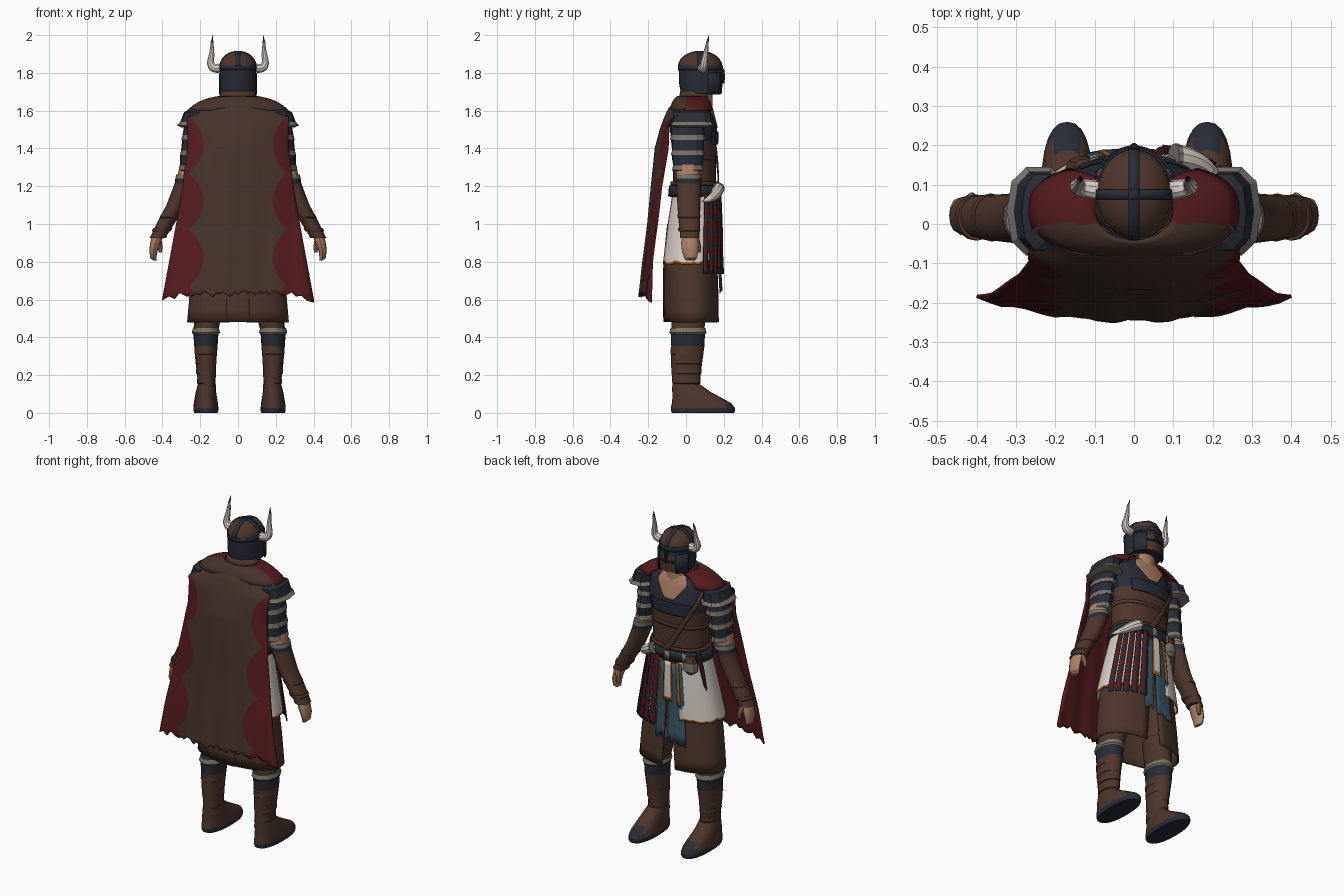
import bpy, bmesh, math, random
from mathutils import Vector

random.seed(4)
if "Cube" in bpy.data.objects:
    bpy.data.objects.remove(bpy.data.objects["Cube"])

COLOURS = {"leather": (.076, .037, .026), "cape_brown": (.06, .033, .024), "red": (.09, .011, .013),
           "navy": (.022, .025, .038), "grey": (.19, .175, .145), "skin": (.42, .22, .13),
           "ivory": (.68, .62, .56), "blue": (.042, .095, .135), "orange": (.4, .14, .02)}
MATS = {}
for key, rgb in COLOURS.items():
    m = bpy.data.materials.new(key)
    m.use_nodes = True
    m.diffuse_color = (*rgb, 1)
    bsdf = next(n for n in m.node_tree.nodes if n.type == 'BSDF_PRINCIPLED')
    bsdf.inputs["Base Color"].default_value = (*rgb, 1)
    bsdf.inputs["Roughness"].default_value = .8
    MATS[key] = m


def finish(ob, angle=35):
    bpy.ops.object.select_all(action='DESELECT')
    ob.select_set(True)
    bpy.context.view_layer.objects.active = ob
    if ob.type == 'CURVE':
        bpy.ops.object.convert(target='MESH')
    bpy.ops.object.shade_smooth_by_angle(angle=math.radians(angle))
    return ob


def grid(name, fn, nu, nv, colour, thick=0, cap=False, outer_inner=(), angle=35):
    """Surface fn(u, v); colour is a name or a rule (u, v, centre) -> name."""
    bm = bmesh.new()
    rows = [[bm.verts.new(fn(i / nu, j / nv)) for i in range(nu + 1)] for j in range(nv + 1)]
    names = list(outer_inner)

    def face(vs, u, v):
        f = bm.faces.new(vs)
        c = colour if isinstance(colour, str) else colour(u, v, f.calc_center_median())
        if c not in names:
            names.append(c)
        f.material_index = names.index(c)
    for j in range(nv):
        for i in range(nu):
            face((rows[j][i], rows[j + 1][i], rows[j + 1][i + 1], rows[j][i + 1]), (i + .5) / nu, (j + .5) / nv)
    if cap:
        face(rows[0][:-1], .5, .5 / nv)
        face(rows[-1][:-1], .5, 1 - .5 / nv)
    bmesh.ops.remove_doubles(bm, verts=bm.verts[:], dist=.0004)
    if not thick:
        bmesh.ops.recalc_face_normals(bm, faces=bm.faces[:])
    me = bpy.data.meshes.new(name)
    bm.to_mesh(me)
    bm.free()
    for c in names:
        me.materials.append(MATS[c])
    ob = bpy.data.objects.new(name, me)
    bpy.context.collection.objects.link(ob)
    finish(ob, angle)
    if thick:
        mod = ob.modifiers.new("thickness", 'SOLIDIFY')
        mod.thickness = thick
        if outer_inner:
            mod.material_offset = mod.material_offset_rim = 1
    return ob


def oval(cx, cy, z, rx, ry, a, p=1):
    c, s = math.cos(a), math.sin(a)
    return Vector((cx + rx * math.copysign(abs(c) ** p, c), cy + ry * math.copysign(abs(s) ** p, s), z))


def loft(name, secs, colours, n=16, p=1, rule=None, angle=35):
    """Capped stack of ovals (cx, cy, z, rx, ry) with one colour per band."""
    k = len(secs) - 1

    def band(u, v, c):
        base = colours if isinstance(colours, str) else colours[min(int(v * k), k - 1)]
        return (rule(c) if rule else None) or base
    return grid(name, lambda u, v: oval(*secs[round(v * k)], u * math.tau, p), n, k, band, cap=True, angle=angle)


def rod(name, pts, colour):
    """Tapered round rod through points (x, y, z, radius)."""
    cu = bpy.data.curves.new(name, 'CURVE')
    cu.dimensions, cu.bevel_depth, cu.bevel_resolution, cu.use_fill_caps = '3D', 1, 3, True
    sp = cu.splines.new('NURBS')
    sp.points.add(len(pts) - 1)
    for q, (x, y, z, r) in zip(sp.points, pts):
        q.co, q.radius = (x, y, z, 1), r
    sp.use_endpoint_u, sp.order_u, sp.resolution_u = True, 3, 6
    cu.materials.append(MATS[colour])
    ob = bpy.data.objects.new(name, cu)
    bpy.context.collection.objects.link(ob)
    return finish(ob)


def interp(table, z):
    for a, b in zip(table, table[1:]):
        if z >= b[0]:
            t = min(1, max(0, (a[0] - z) / (a[0] - b[0])))
            return [p + (q - p) * t for p, q in zip(a[1:], b[1:])]
    return table[-1][1:]


# Body outline by height: (z, centre y, half width, half depth)
BODY = [(1.66, .04, .09, .08), (1.6, .03, .19, .11), (1.5, .04, .2, .125), (1.35, .045, .175, .115),
        (1.18, .045, .165, .115), (1, .035, .2, .13), (.8, .025, .237, .14), (.65, .027, .255, .145), (.48, .03, .27, .145)]


def body(deg, z, off=0):
    cy, rx, ry = interp(BODY, z)
    return oval(0, cy, z, rx + off, ry + off, math.radians(deg), .9)


def panel(name, a0, a1, z0, z1, off, colour, thick=.006, nu=12, nv=8, flare=0, rag=0, lean=0):
    """Cloth wrapped on the body from angle a0 to a1 and height z0 down to z1."""
    drop = [random.uniform(-rag, rag) for _ in range(nu + 1)]

    def fn(u, v):
        return body(a0 + (a1 - a0) * u + lean * (v - .5), z0 + (z1 + drop[round(u * nu)] - z0) * v, off + flare * v)
    return grid(name, fn, nu, nv, colour, thick)


# Torso, breastplate and bare V at the neckline
grid("torso", lambda u, v: body(u * 360, 1.66 - .62 * v), 40, 31, lambda u, v, c: "navy" if c.z > 1.44 else "leather")
panel("breastplate", 50, 130, 1.49, 1.42, .008, "navy")
grid("bare_chest", lambda u, v: body(90 + (2 * u - 1) * (42 - 36 * v), 1.66 - .15 * v, .006), 12, 10, "skin", .005)
panel("tunic_hem", 0, 360, 1.36, 1.34, .004, "leather", nu=32, nv=1)
panel("chest_strap", 112, 122, 1.58, 1.18, .014, "leather", nu=3, nv=14, lean=-70)

# Long robe split at the front, with a back flap
grid("robe", lambda u, v: body(90 + 8 * v + (360 - 16 * v) * u, 1.12 - .64 * v), 40, 10, "leather", .008)
panel("robe_back_flap", 259, 281, 1, .48, .005, "leather")

# White skirts with orange edging, blue tabard and red straps
for side, a0, a1 in (("left", -65, 76), ("right", 106, 245)):
    panel(side + "_skirt", a0, a1, 1.15, .79, .01, lambda u, v, c: "orange" if v > .96 else "ivory",
          nu=20, nv=28, flare=.01, rag=.008)
panel("left_skirt_edge", 73, 77, 1.14, .8, .02, "orange", nu=1, flare=.008)
panel("right_skirt_edge", 105, 109, 1.14, .88, .022, "orange", nu=1, flare=.008)
for i, (a0, a1, low) in enumerate(((76, 88, .68), (91, 114, .65))):
    panel(f"tabard_{i}", a0, a1, 1.13, low, .014, "blue", .003, nu=6, flare=.007, rag=.02)
panel("centre_cloth", 86, 97, 1.14, .9, .025, lambda u, v, c: "ivory" if .2 < u < .8 and v < .9 else "orange",
      .004, nu=6, nv=10)
for i in range(5):
    a = 20 + 12 * i
    panel(f"war_strap_{i}", a, a + 9, 1.16, .735, .03, lambda u, v, c: "navy" if int(v * 18) % 3 == 2 else "red",
          nu=2, nv=18, flare=.008)

# Belt, buckle, pouch and drinking horn
panel("belt", 0, 360, 1.205, 1.145, .02, "navy", .014, 36, 1)
panel("belt_rim", 0, 360, 1.225, 1.205, .012, "leather", .01, 36, 1)
for i, a in enumerate((60, 90, 120)):
    panel(f"belt_buckle_{i}", a - 4, a + 4, 1.2, 1.15, .026, "grey", nu=2, nv=1)
loft("belt_pouch", [(-.13, .14, 1.08, .02, .02), (-.13, .14, 1.1, .045, .035), (-.13, .14, 1.15, .045, .035),
                    (-.13, .14, 1.19, .025, .025)], ["grey", "grey", "leather"], 10)
rod("knife_sheath", [(-.17, .13, 1.22, .012), (-.19, .11, 1.1, .016), (-.2, .09, .97, .006)], "leather")
rod("drinking_horn", [(.11, .17, 1.185, .032), (.15, .165, 1.165, .03), (.2, .13, 1.13, .02), (.235, .085, 1.12, .003)], "ivory")
rod("drinking_horn_rim", [(.1, .171, 1.19, .034), (.112, .17, 1.184, .034)], "grey")

# Cape: z, half width, centre y, edge y
CAPE = [(1.672, .13, -.025, .02), (1.645, .2, -.062, .02), (1.61, .262, -.096, -.01), (1.55, .27, -.122, -.088),
        (1.5, .267, -.14, -.096), (1.4, .27, -.167, -.1), (1.2, .295, -.187, -.135), (1, .328, -.205, -.155),
        (.8, .365, -.23, -.18), (.6, .402, -.252, -.19)]
RAG = [random.uniform(0, .035) for _ in range(41)]


def cape_point(u, v):
    t = 2 * u - 1
    low = .612 + RAG[round(u * 40)] - .03 * max(0, abs(t) - .8) * 5
    z = 1.672 + (low - 1.672) * v
    w, yc, ye = interp(CAPE, z)
    scallop = abs(math.sin(math.pi * (1.57 - z) / .3)) ** .7 if z < 1.57 else 0
    e = min(w * .97, .268 - .085 * scallop)
    x = e * abs(t) / .7 if abs(t) <= .7 else e + (w - e) * (abs(t) - .7) / .3
    fold = .004 * math.cos(x * 45) * v
    return Vector((math.copysign(x, t), yc + (ye - yc) * (x / w) ** 2 + fold, z))


grid("cape", cape_point, 40, 64, lambda u, v, c: "cape_brown" if .15 < u < .85 or c.z > 1.58 else "red", .008,
     outer_inner=("cape_brown", "red"))


# Shawl over the shoulders and collar
def shawl_point(u, v):
    a = math.radians(122 + 296 * u)
    return oval(0, .035, 1.678 - .03 * v - .045 * v ** 3, .1 + .168 * v, .08 + .043 * v, a, 1 - .2 * v)


grid("shawl", shawl_point, 44, 6, lambda u, v, c: "cape_brown" if c.y < .0 else "red", .012)
grid("collar", lambda u, v: oval(0, .05, 1.705 - .05 * v, .09 + .015 * v, .08 + .01 * v,
                                 math.radians(130 + 280 * u)), 24, 2, "leather", .012)
loft("neck", [(0, .07, 1.6, .08, .07), (0, .075, 1.72, .065, .065)], "skin")


# Helmet with masked face opening
def helm_rule(c):
    if c.y > .15 and abs(c.x) < .06 and c.z < 1.79:
        return "leather"


DOME = [(0, .075, 1.835 + .079 * math.sin(a), .095 * math.cos(a), .114 * math.cos(a))
        for a in (math.radians(d) for d in (86, 72, 58, 44, 30, 15, 0))]
loft("helmet", DOME + [(0, .077, 1.79, .097, .115), (0, .078, 1.745, .098, .115), (0, .082, 1.69, .097, .108)],
     ["leather"] * 6 + ["navy"] * 3, 28, rule=helm_rule)
for name, dx, dy, half in (("crest_band", 0, 1, -.014), ("cross_band", 1, 0, .013)):
    def band(u, v):
        a, w = math.pi * u, half * (2 * v - 1)
        r = (.098 if dx else .117) * math.cos(a)
        return Vector((dx * r + dy * w, .075 + dy * r + dx * w, 1.835 + .082 * math.sin(a)))
    grid(name, band, 20, 1, "navy", .006)
grid("brow_band", lambda u, v: oval(0, .076, 1.84 - .025 * v, .099, .119, u * math.tau), 28, 1, "navy", .006)
rod("nose_guard", [(0, .19, 1.82, .012), (0, .199, 1.78, .011), (0, .195, 1.745, .008)], "navy")
for s, side in ((1, "left"), (-1, "right")):
    # Eye rims, cheek guards and helmet horns
    rod(side + "_eye_rim", [(s * .008, .194, 1.755, .006), (s * .04, .188, 1.75, .006), (s * .07, .162, 1.765, .006),
                            (s * .075, .157, 1.8, .006)], "navy")
    grid(side + "_cheek_guard", lambda u, v: oval(0, .08, 1.8 - .115 * v, .101, .115, math.radians(90 - s * (32 + 40 * u))),
         6, 2, "navy", .006 * s)
    rod(side + "_horn", [(s * .085, .085, 1.828, .025), (s * .12, .09, 1.818, .025), (s * .149, .095, 1.845, .02),
                         (s * .136, .105, 1.91, .013), (s * .138, .115, 1.97, .006)], "ivory")
    rod(side + "_horn_tip", [(s * .138, .113, 1.96, .0075), (s * .133, .122, 2, .001)], "cape_brown")

    # Layered shoulder armour
    loft(side + "_shoulder_plate", [(s * .21, .03, 1.605, .05, .08), (s * .23, .03, 1.592, .056, .1), (s * .24, .032, 1.54, .066, .105),
                                    (s * .242, .032, 1.522, .082, .117), (s * .24, .03, 1.512, .06, .09)],
         ["navy", "navy", "grey", "grey"], 10, .8, angle=20)
    for i in range(3):
        x, z = s * (.226 + .012 * i), 1.525 - .08 * i
        loft(f"{side}_arm_band_{i}", [(x, .01, z, .058, .085), (x + s * .006, .01, z - .055, .062 - .005 * i, .09 - .006 * i),
                                      (x + s * .007, .01, z - .08, .067 - .005 * i, .096 - .006 * i), (x + s * .007, .01, z - .085, .05, .075)],
             ["navy", "grey", "grey"], 12, angle=20)

    # Arm, bracer and hand
    loft(side + "_upper_arm", [(s * .24, .01, 1.4, .042, .06), (s * .264, .01, 1.3, .048, .064), (s * .282, .01, 1.2, .046, .058)], "skin")
    loft(side + "_bracer", [(s * .272, .015, 1.262, .055, .066), (s * .276, .015, 1.24, .056, .068), (s * .282, .015, 1.215, .053, .066),
                            (s * .328, .015, 1.1, .051, .061), (s * .385, .018, 1, .047, .056),
                            (s * .415, .02, .945, .042, .051), (s * .425, .02, .925, .044, .051)],
         ["grey", "navy"] + ["leather"] * 4)
    for i in range(2):
        z, x = 1.05 - .07 * i, s * (.357 + .04 * i)
        loft(f"{side}_bracer_wrap_{i}", [(x, .016, z, .05, .06 - .002 * i), (x + s * .007, .017, z - .014, .051, .061 - .002 * i),
                                         (x + s * .01, .017, z - .02, .047, .055)], "leather")
    loft(side + "_hand", [(s * .425, .02, .94, .03, .04), (s * .437, .02, .9, .028, .046), (s * .448, .022, .86, .022, .044),
                          (s * .448, .024, .82, .016, .034), (s * .44, .024, .808, .01, .024)], "skin", 12)
    rod(side + "_thumb", [(s * .422, .055, .92, .015), (s * .41, .07, .885, .014), (s * .412, .07, .85, .009)], "skin")

    # Legs and boots
    cx = s * .178 + .008
    loft(side + "_leg", [(s * .15, .015, .6, .075, .09), (cx, .01, .43, .066, .088)], "leather")
    loft(side + "_boot", [(cx, .01, .45, .068, .092), (cx, .01, .425, .075, .098), (cx, .01, .415, .066, .09), (cx, .01, .355, .062, .088),
                          (cx, .003, .27, .055, .083), (cx - s * .005, 0, .15, .046, .072), (cx - s * .005, 0, .11, .05, .075)],
         ["grey", "grey", "navy", "leather", "leather", "leather"])
    for i in range(4):
        z, r = .338 - .052 * i, .06 - .004 * i
        loft(f"{side}_boot_wrap_{i}", [(cx, .004, z, r - .001, r + .025), (cx, .003, z - .025, r, r + .026), (cx, .003, z - .03, r - .006, r + .02)],
             "leather")
    loft(side + "_foot", [(cx, .09, 0, .062, .165), (cx, .09, .012, .066, .17), (cx, .09, .026, .066, .17), (cx, .083, .05, .064, .158),
                          (cx, .058, .08, .059, .13), (cx, .03, .11, .054, .102), (cx - s * .005, .003, .15, .048, .072)],
         ["navy", "navy"] + ["leather"] * 4, 24, .85, rule=lambda c: "navy" if c.y > .2 and c.z < .08 else None)
